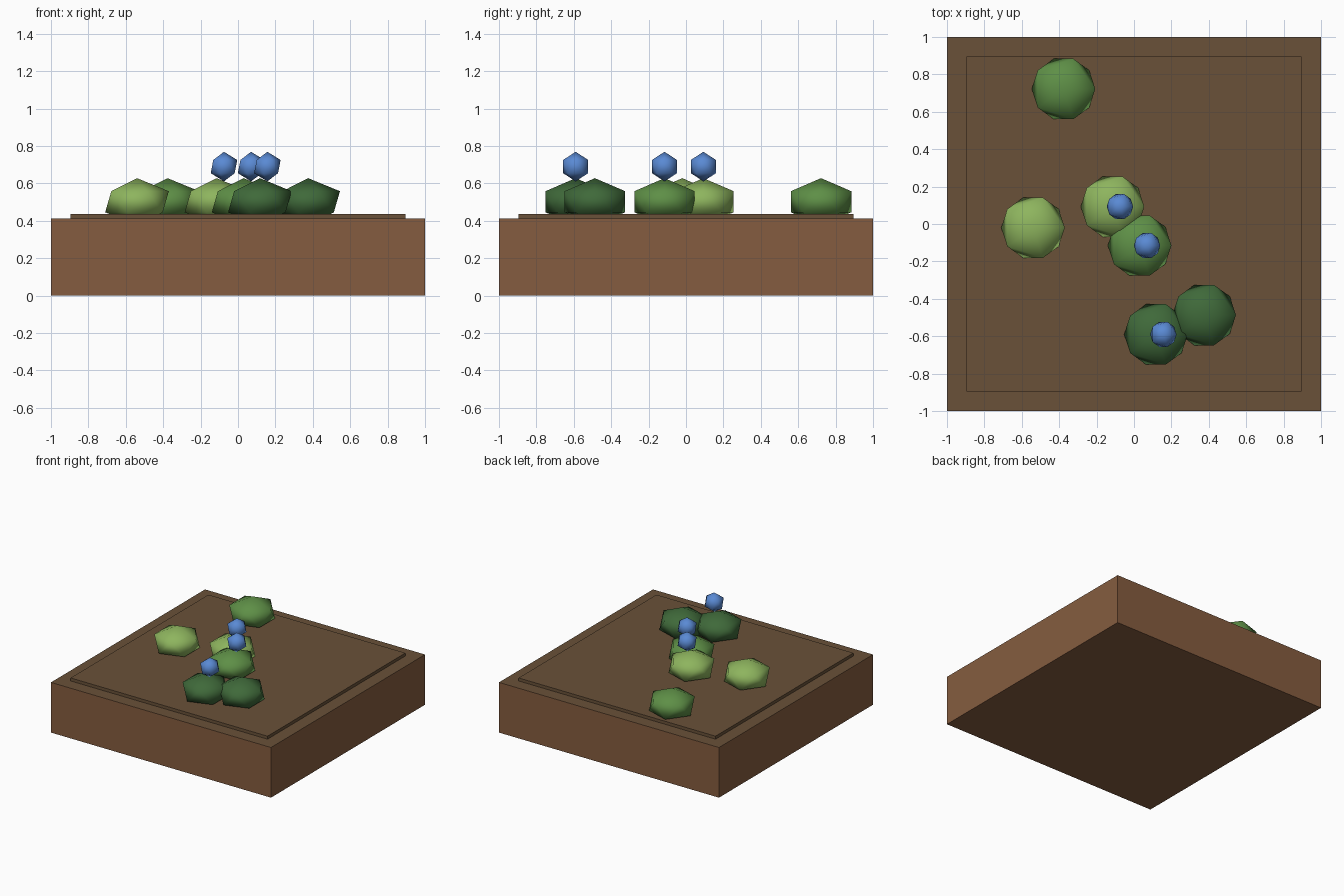
import bpy

if "Cube" in bpy.data.objects:
    bpy.data.objects.remove(bpy.data.objects["Cube"])

def material(name, rgb):
    m = bpy.data.materials.new(name)
    m.diffuse_color = (*rgb, 1)
    m.use_nodes = True
    m.node_tree.nodes["Principled BSDF"].inputs["Base Color"].default_value = m.diffuse_color
    return m

WOOD = material("brown_side", (0.235, 0.108, 0.050))
SOIL = material("dark_soil", (0.142, 0.083, 0.040))
LIGHT = material("light_green", (0.270, 0.460, 0.112))
MID = material("mid_green", (0.112, 0.275, 0.062))
DARK = material("dark_green", (0.050, 0.142, 0.042))
BLUE = material("berry_blue", (0.102, 0.254, 0.658))

def box(name, width, z0, z1, mat):
    bpy.ops.mesh.primitive_cube_add(size=1, location=(0, 0, (z0 + z1) / 2))
    o = bpy.context.object
    o.name = name
    o.scale = (width, width, z1 - z0)
    o.data.materials.append(mat)
    return o

def ball(name, loc, r, rz, mat):
    bpy.ops.mesh.primitive_ico_sphere_add(subdivisions=1, radius=1, location=loc)
    o = bpy.context.object
    o.name = name
    o.scale = (r, r, rz)
    o.data.materials.append(mat)
    bpy.ops.object.shade_smooth()

# Ground block: brown sides, soil-coloured top
block = box("ground_block", 2.0, 0, 0.412, WOOD)
block.data.materials.append(SOIL)
for f in block.data.polygons:
    if f.normal.z > 0.5:
        f.material_index = 1

# Raised soil bed
box("soil_bed", 1.79, 0.40, 0.437, SOIL)

# Bushes, some topped with a blue berry
bushes = [(-0.54, -0.02, LIGHT, False), (-0.115, 0.093, LIGHT, True),
          (0.03, -0.115, MID, True), (-0.377, 0.722, MID, False),
          (0.117, -0.59, DARK, True), (0.375, -0.487, DARK, False)]
for i, (x, y, mat, berry) in enumerate(bushes, 1):
    ball(f"bush_{i}", (x, y, 0.502), 0.19, 0.126, mat)
    if berry:
        ball(f"berry_{i}", (x + 0.04, y, 0.69), 0.079, 0.079, BLUE)
